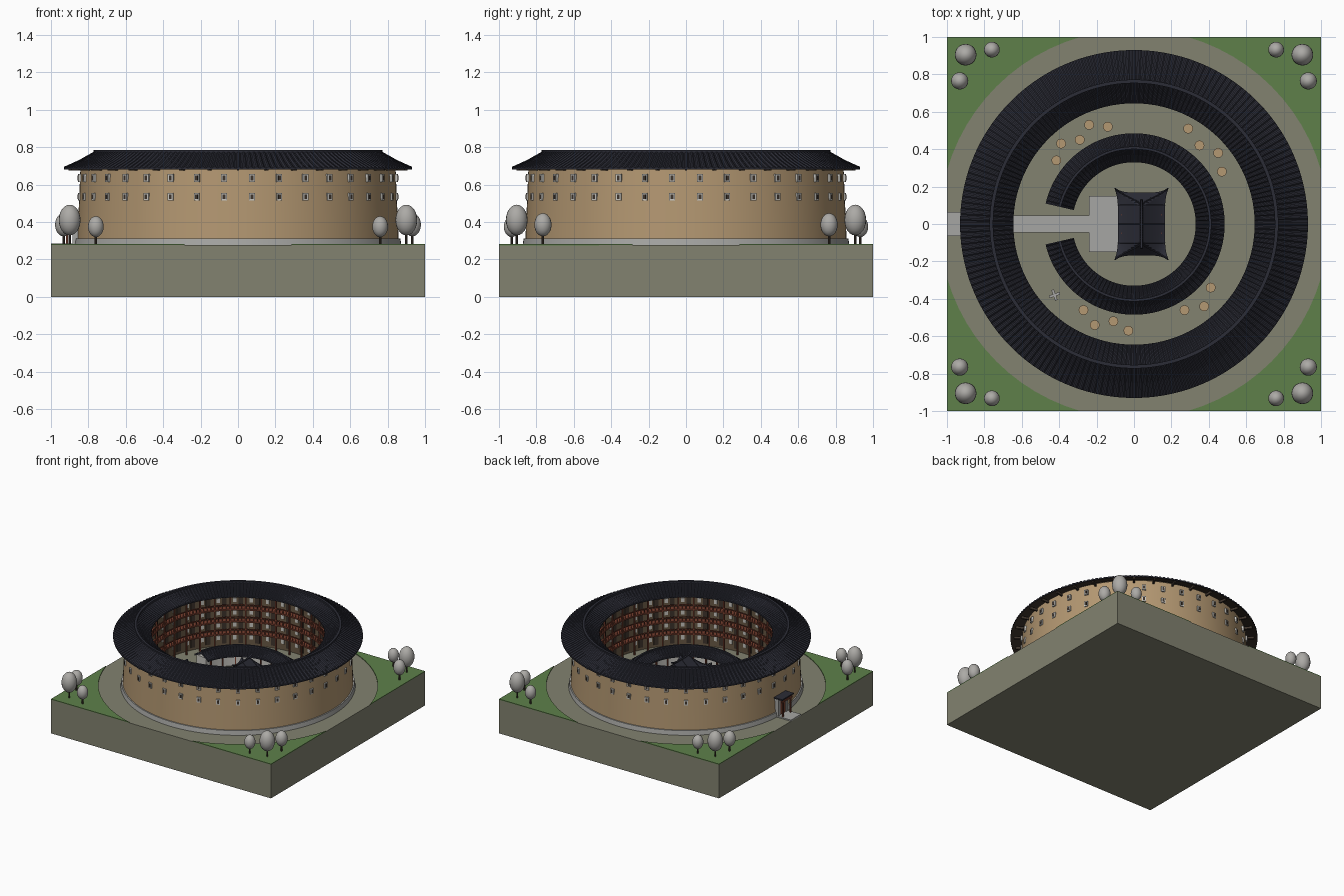
import bpy, bmesh, math
from math import sin, cos, pi, radians
from mathutils import Matrix, Vector

cube = bpy.data.objects.get("Cube")
if cube:
    bpy.data.objects.remove(cube, do_unlink=True)


def material(name, rgb):
    lin = [((c / 255 + 0.055) / 1.055) ** 2.4 for c in rgb] + [1]
    m = bpy.data.materials.new(name)
    m.use_nodes = True
    m.diffuse_color = lin
    m.node_tree.nodes["Principled BSDF"].inputs["Base Color"].default_value = lin
    return m


GROUND = material("packed_ground", (130, 130, 112))
GRASS = material("grass", (94, 128, 74))
EARTH = material("rammed_earth", (180, 152, 114))
STONE = material("pale_stone", (166, 166, 163))
TILE = material("roof_tile", (43, 44, 54))
RED = material("red_timber", (118, 62, 46))
BROWN = material("brown_timber", (104, 88, 68))
DARK = material("dark_wood", (62, 52, 44))
PLASTER = material("plaster", (200, 198, 192))
LEAF = material("canopy_grey", (172, 170, 166))


def finish(name, bm, *mats, smooth=False):
    bmesh.ops.recalc_face_normals(bm, faces=bm.faces)
    me = bpy.data.meshes.new(name)
    bm.to_mesh(me)
    bm.free()
    for m in mats:
        me.materials.append(m)
    ob = bpy.data.objects.new(name, me)
    bpy.context.collection.objects.link(ob)
    if smooth:
        bpy.ops.object.select_all(action='DESELECT')
        bpy.context.view_layer.objects.active = ob
        ob.select_set(True)
        bpy.ops.object.shade_smooth_by_angle(angle=radians(35))
    return ob


def lathe(name, profile, mats, n=144, start=0, end=360, ribs=False, smooth=True):
    """Revolve a closed (radius, z) outline; top points get square ribs if asked."""
    bm, rings = bmesh.new(), []
    full = end - start == 360
    for i in range(n if full else n + 1):
        a = radians(start + (end - start) * i / n)
        bump = 0.007 if ribs and i % 4 < 2 else 0
        rings.append([bm.verts.new((p[0] * cos(a), p[0] * sin(a), p[1] + bump * (len(p) > 2)))
                      for p in profile])
    k = len(profile)
    for i in range(n):
        a, b = rings[i], rings[(i + 1) % len(rings)]
        for j in range(k):
            bm.faces.new((a[j], b[j], b[(j + 1) % k], a[(j + 1) % k]))
    if not full:
        bm.faces.new(rings[0])
        bm.faces.new(rings[-1])
    bmesh.ops.recalc_face_normals(bm, faces=bm.faces)
    for f in bm.faces:
        f.material_index = int(len(mats) > 1 and f.normal.z < -0.3)
    return finish(name, bm, *mats, smooth=smooth)


def boxes(name, mat, items):
    """items: (centre, size, turn about z in degrees)"""
    bm = bmesh.new()
    for c, s, turn in items:
        m = Matrix.Translation(c) @ Matrix.Rotation(radians(turn), 4, 'Z') @ Matrix.Diagonal((*s, 1))
        bmesh.ops.create_cube(bm, size=1, matrix=m)
    return finish(name, bm, mat)


def polar(r, deg, z, size):
    a = radians(deg)
    return (r * cos(a), r * sin(a), z), size, deg


def cylinders(name, mat, items, sides=12):
    """items: (x, y, bottom, top, radius)"""
    bm = bmesh.new()
    for x, y, z0, z1, r in items:
        bmesh.ops.create_cone(bm, cap_ends=True, segments=sides, radius1=r, radius2=r, depth=z1 - z0,
                              matrix=Matrix.Translation((x, y, (z0 + z1) / 2)))
    return finish(name, bm, mat, smooth=True)


# Ground block with raised lawn corners around a round yard
boxes("base_block", GROUND, [((0, 0, 0.138), (2, 2, 0.276), 0)])
bm = bmesh.new()
edge = math.acos(1 / 1.04)
for q in range(4):
    outline = [Vector((1, 1, 0.275))]
    for i in range(13):
        a = pi / 2 - edge - (pi / 2 - 2 * edge) * i / 12
        outline.append(Vector((1.04 * cos(a), 1.04 * sin(a), 0.275)))
    turn = Matrix.Rotation(q * pi / 2, 4, 'Z')
    face = bm.faces.new([bm.verts.new(turn @ v) for v in outline])
    new = bmesh.ops.extrude_face_region(bm, geom=[face])["geom"]
    bmesh.ops.translate(bm, vec=(0, 0, 0.007), verts=[g for g in new if isinstance(g, bmesh.types.BMVert)])
finish("lawn_corners", bm, GRASS)
boxes("stone_paths", STONE, [((-0.925, 0, 0.28), (0.15, 0.13, 0.012), 0),
                             ((-0.44, 0, 0.28), (0.42, 0.09, 0.012), 0),
                             ((-0.16, 0, 0.282), (0.16, 0.30, 0.018), 0)])

# Outer ring house
lathe("plinth", [(0.72, 0.27), (0.875, 0.27), (0.868, 0.312), (0.72, 0.312)], [STONE])
lathe("outer_wall", [(0.78, 0.3), (0.859, 0.3), (0.842, 0.70), (0.78, 0.74)], [EARTH])
lathe("inner_wall", [(0.715, 0.27), (0.78, 0.27), (0.78, 0.74), (0.715, 0.72)], [BROWN])
lathe("outer_roof", [(0.645, 0.70), (0.645, 0.708, 1), (0.705, 0.736, 1), (0.765, 0.772, 1),
                     (0.85, 0.724, 1), (0.93, 0.688, 1), (0.93, 0.68), (0.765, 0.752)],
      [TILE, DARK], n=720, ribs=True, smooth=False)
lathe("outer_ridge", [(0.753, 0.76), (0.753, 0.784), (0.772, 0.784), (0.772, 0.76)], [TILE])
boxes("eave_brackets", DARK, [polar(0.87, d, 0.685, (0.07, 0.012, 0.02)) for d in range(0, 360, 10)])

# Two rows of windows, skipping none around the wall
slots = [(d, z) for d in range(5, 360, 10) for z in (0.535, 0.635)]
boxes("window_frames", PLASTER, [polar(0.8465, d, z, (0.022, 0.03, 0.042)) for d, z in slots])
boxes("window_panes", DARK, [polar(0.8555, d, z, (0.008, 0.015, 0.025)) for d, z in slots])

# Galleries facing the courtyard
for i, z in enumerate((0.385, 0.485, 0.585)):
    lathe(f"gallery_floor_{i + 1}", [(0.665, z), (0.72, z), (0.72, z + 0.012), (0.665, z + 0.012)], [RED])
    lathe(f"gallery_rail_{i + 1}", [(0.665, z + 0.04), (0.672, z + 0.04), (0.672, z + 0.048),
                                    (0.665, z + 0.048)], [RED])
boxes("gallery_posts", RED, [polar(0.669, d, 0.49, (0.011, 0.011, 0.44)) for d in range(0, 360, 10)])
boxes("gallery_balusters", RED, [polar(0.669, d + k, z, (0.004, 0.004, 0.04)) for d in range(0, 360, 10)
                                 for k in (2.5, 5, 7.5) for z in (0.415, 0.515, 0.615)])
levels = (0.335, 0.44, 0.54, 0.64)
boxes("room_doors", DARK, [polar(0.714, d + 3.3, z, (0.01, 0.035, 0.075)) for d in range(0, 360, 10)
                           for z in levels])
boxes("room_windows", PLASTER, [polar(0.714, d + 7, z + 0.01, (0.01, 0.026, 0.035)) for d in range(0, 360, 10)
                                for z in levels])

# Gate on the path side
sides = (-1, 1)
boxes("gate_surround", STONE, [((-0.86, s * 0.05, 0.34), (0.05, 0.025, 0.13), 0) for s in sides]
      + [((-0.86, 0, 0.415), (0.05, 0.13, 0.025), 0)])
boxes("gate_doors", RED, [((-0.865, s * 0.019, 0.34), (0.03, 0.036, 0.13), 0) for s in sides])
boxes("gate_porch", RED, [((-0.915, s * 0.05, 0.345), (0.011, 0.011, 0.13), 0) for s in sides]
      + [((-0.915, 0, 0.41), (0.012, 0.135, 0.014), 0)])
boxes("gate_canopy", TILE, [((-0.89, 0, 0.432), (0.075, 0.15, 0.01), 0)])

# Low inner ring, open toward the gate
arc = dict(start=-167, end=167)
lathe("inner_ring_wall", [(0.355, 0.27), (0.46, 0.27), (0.46, 0.375), (0.355, 0.375)], [PLASTER], **arc)
lathe("inner_ring_roof", [(0.33, 0.357), (0.33, 0.365, 1), (0.37, 0.385, 1), (0.407, 0.413, 1),
                          (0.445, 0.385, 1), (0.485, 0.365, 1), (0.485, 0.357), (0.407, 0.395)],
      [TILE, DARK], n=400, ribs=True, smooth=False, **arc)
lathe("inner_ring_ridge", [(0.4, 0.40), (0.4, 0.425), (0.414, 0.425), (0.414, 0.40)], [TILE], **arc)
boxes("inner_ring_posts", RED, [polar(r, d, 0.32, (0.01, 0.01, 0.09)) for r in (0.35, 0.465)
                                for d in range(-160, 161, 16)])

# Central hall with a sweeping hipped roof
CX = 0.04


def hall_point(u, v):
    p, flare = (abs(u * v)) ** 5, 1 + 0.13 * abs(u * v) ** 5
    rise = min((1 - abs(u)) ** 1.25, 2.2 * (1 - abs(v)))
    return Vector((CX + 0.125 * u * flare, 0.168 * v * flare, 0.385 + 0.095 * rise + 0.03 * p))


boxes("hall_plinth", STONE, [((CX, 0, 0.285), (0.24, 0.32, 0.03), 0)])
boxes("hall_walls", PLASTER, [((CX + 0.01, 0, 0.345), (0.16, 0.26, 0.11), 0)])
boxes("hall_doors", RED, [((CX - 0.071, y, 0.34), (0.008, 0.05, 0.08), 0) for y in (-0.08, 0, 0.08)])
cylinders("hall_columns", RED, [(CX + sx * 0.1, y, 0.29, 0.395, 0.007) for sx in sides
                                for y in (-0.14, -0.05, 0.05, 0.14)])
bm = bmesh.new()
N = 32
grid = [[bm.verts.new(hall_point(2 * i / N - 1, 2 * j / N - 1)) for j in range(N + 1)] for i in range(N + 1)]
for i in range(N):
    for j in range(N):
        bm.faces.new((grid[i][j], grid[i + 1][j], grid[i + 1][j + 1], grid[i][j + 1]))
roof = finish("hall_roof", bm, TILE)
mod = roof.modifiers.new("thickness", 'SOLIDIFY')
mod.thickness = 0.01


def ridge(name, points, radius):
    cu = bpy.data.curves.new(name, 'CURVE')
    cu.dimensions = '3D'
    cu.bevel_depth = radius
    cu.bevel_resolution = 1
    cu.use_fill_caps = True
    sp = cu.splines.new('POLY')
    sp.points.add(len(points) - 1)
    for pt, co in zip(sp.points, points):
        pt.co = (*co, 1)
    cu.materials.append(TILE)
    bpy.context.collection.objects.link(bpy.data.objects.new(name, cu))


ridge("hall_main_ridge", [(CX, 0.013 * t, 0.485 + 0.02 * abs(t / 10) ** 4) for t in range(-10, 11)], 0.007)
for sx in sides:
    ridge(f"hall_cross_ridge_{sx}", [hall_point(sx * t / 10, 0) + Vector((0, 0, 0.003)) for t in range(11)], 0.002)
    for sy in sides:
        hip = [hall_point(sx * t / 10, sy * (0.6 + 0.4 * (t / 10) ** 0.7)) + Vector((0, 0, 0.004))
               for t in range(11)]
        ridge(f"hall_hip_{sx}_{sy}", hip, 0.004)
        ridge(f"hall_tile_row_{sx}_{sy}", [hall_point(sx * t / 10, sy * 0.6) + Vector((0, 0, 0.004))
                                           for t in range(11)], 0.003)

# Drying trays and well in the courtyard
trays = [(-.24, .53), (-.14, .52), (-.29, .45), (-.39, .43), (-.415, .34), (.29, .51), (.35, .42), (.45, .38),
         (.47, .28), (.41, -.34), (.375, -.44), (.27, -.46), (-.27, -.46), (-.21, -.54), (-.11, -.52), (-.03, -.57)]
cylinders("drying_trays", EARTH, [(x, y, 0.275, 0.292, 0.026) for x, y in trays], 16)
boxes("well_frame", STONE, [((-0.425, -0.38, 0.285), (0.06, 0.014, 0.02), 20),
                            ((-0.425, -0.38, 0.29), (0.014, 0.06, 0.02), 20)])

# Corner trees: x, y, centre height, width radius, height radius
trees = [(sx * x, sy * y, z, r, h) for sx in sides for sy in sides for x, y, z, r, h in
         ((0.9, 0.905, 0.41, 0.058, 0.082), (0.76, 0.932, 0.375, 0.042, 0.056), (0.932, 0.765, 0.385, 0.046, 0.062))]
cylinders("tree_trunks", DARK, [(x, y, 0.275, z, 0.007) for x, y, z, r, h in trees], 8)
bm = bmesh.new()
for x, y, z, r, h in trees:
    bmesh.ops.create_uvsphere(bm, u_segments=20, v_segments=12, radius=1,
                              matrix=Matrix.Translation((x, y, z)) @ Matrix.Diagonal((r, r, h, 1)))
finish("tree_canopies", bm, LEAF, smooth=True)
